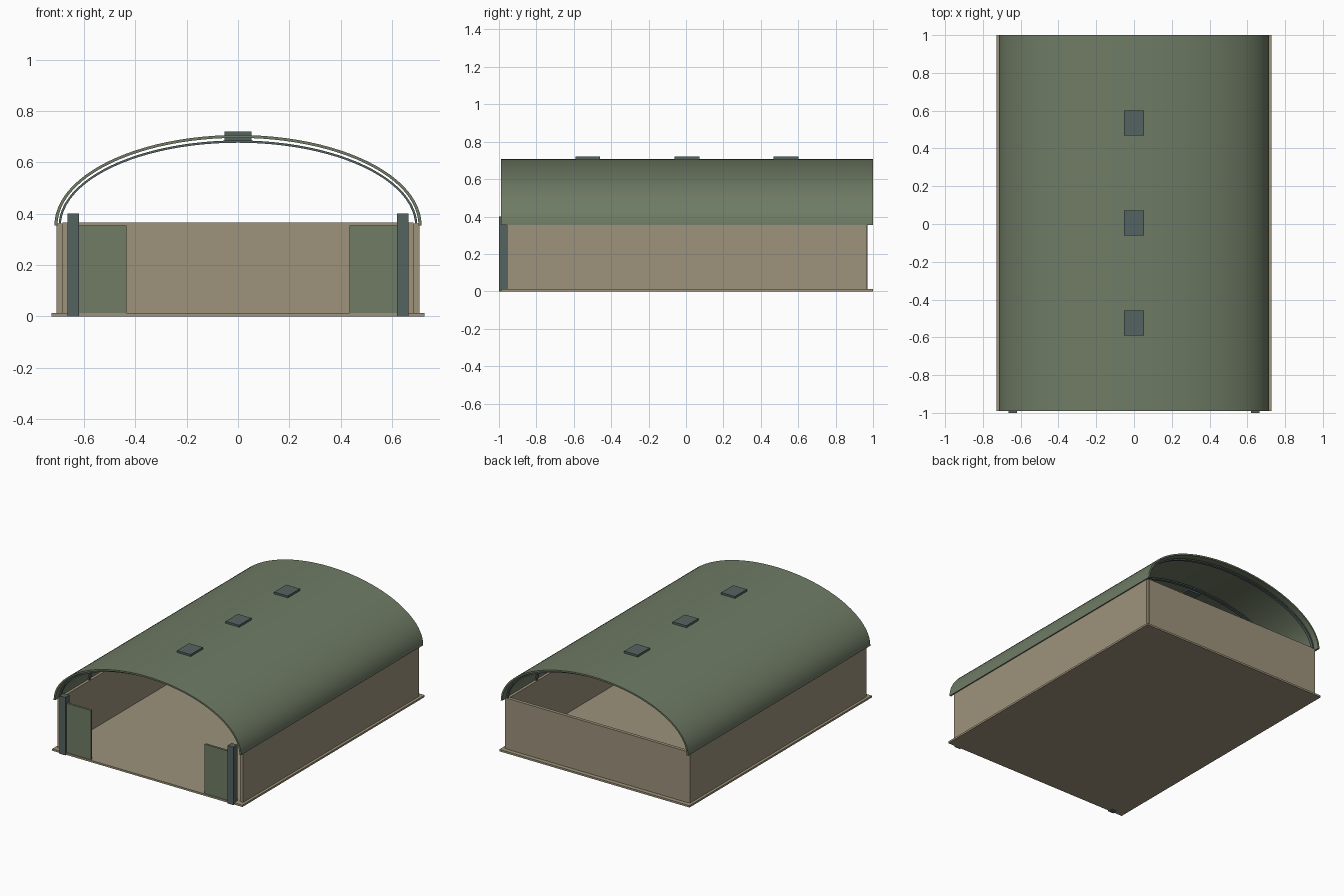
import bpy, bmesh
from math import pi, cos, sin, radians

cube = bpy.data.objects.get("Cube")
if cube:
    bpy.data.objects.remove(cube, do_unlink=True)


def material(name, rgb):
    m = bpy.data.materials.new(name)
    m.use_nodes = True
    m.diffuse_color = (*rgb, 1)
    m.node_tree.nodes["Principled BSDF"].inputs["Base Color"].default_value = (*rgb, 1)
    return m


TAN = material("tan_concrete", (0.34, 0.29, 0.20))
GREEN = material("olive_green", (0.16, 0.20, 0.13))
SLATE = material("slate_metal", (0.09, 0.125, 0.12))

EAVE = 0.355      # height where the roof arch springs
MID_Y = 0.005     # middle of the hall along its length


def add_object(name, bm, mat):
    bmesh.ops.recalc_face_normals(bm, faces=bm.faces)
    mesh = bpy.data.meshes.new(name)
    bm.to_mesh(mesh)
    bm.free()
    mesh.materials.append(mat)
    obj = bpy.data.objects.new(name, mesh)
    bpy.context.collection.objects.link(obj)
    return obj


def box(name, xs, ys, zs, mat):
    """Box spanning the given (low, high) ranges."""
    bm = bmesh.new()
    bmesh.ops.create_cube(bm, size=1)
    for v in bm.verts:
        for i, (lo, hi) in enumerate((xs, ys, zs)):
            v.co[i] = lo if v.co[i] < 0 else hi
    return add_object(name, bm, mat)


def arch(name, outer, inner, ys, mat, base=EAVE, steps=48):
    """Half-elliptical band, extruded along y."""
    bm = bmesh.new()
    rings = []
    for i in range(steps + 1):
        a = pi * i / steps
        rings.append([bm.verts.new((rx * cos(a), y, base + rz * sin(a)))
                      for (rx, rz), y in ((outer, ys[0]), (outer, ys[1]),
                                          (inner, ys[1]), (inner, ys[0]))])
    for a, b in zip(rings, rings[1:]):
        for k in range(4):
            n = (k + 1) % 4
            bm.faces.new((a[k], a[n], b[n], b[k]))
    bm.faces.new(rings[0])
    bm.faces.new(rings[-1])
    obj = add_object(name, bm, mat)
    bpy.ops.object.select_all(action='DESELECT')
    obj.select_set(True)
    bpy.context.view_layer.objects.active = obj
    bpy.ops.object.shade_smooth_by_angle(angle=radians(30))
    return obj


# Floor slab and back wall
box("floor_slab", (-0.727, 0.727), (-0.99, 1.0), (0, 0.013), TAN)
box("back_wall", (-0.685, 0.685), (0.947, 0.97), (0.013, 0.365), TAN)

# Side walls, door posts and open door panels, mirrored
for side, s in (("left", 1), ("right", -1)):
    def span(a, b):
        return tuple(sorted((s * a, s * b)))
    box(side + "_wall", span(0.685, 0.708), (-0.957, 0.967), (0.013, 0.362), TAN)
    box(side + "_door_post", span(0.62, 0.665), (-1.0, -0.955), (0, 0.40), SLATE)
    box(side + "_door_panel", span(0.435, 0.64), (-0.985, -0.97), (0.013, 0.354), GREEN)

# Arched roof shell
arch("roof_shell", (0.716, 0.352), (0.704, 0.341), (-0.99, 1.0), GREEN)

# Ribs under the roof
RIBS = 7
for i in range(RIBS):
    y = MID_Y + 0.95 * (2 * i / (RIBS - 1) - 1)
    arch(f"roof_rib_{i + 1}", (0.70, 0.334), (0.691, 0.325),
         (y - 0.01, y + 0.01), SLATE, base=EAVE - 0.003)

# Ridge vents
for i in range(3):
    y = MID_Y + 0.53 * (i - 1)
    box(f"roof_vent_{i + 1}", (-0.052, 0.052), (y - 0.066, y + 0.066),
        (0.685, 0.72), SLATE)
